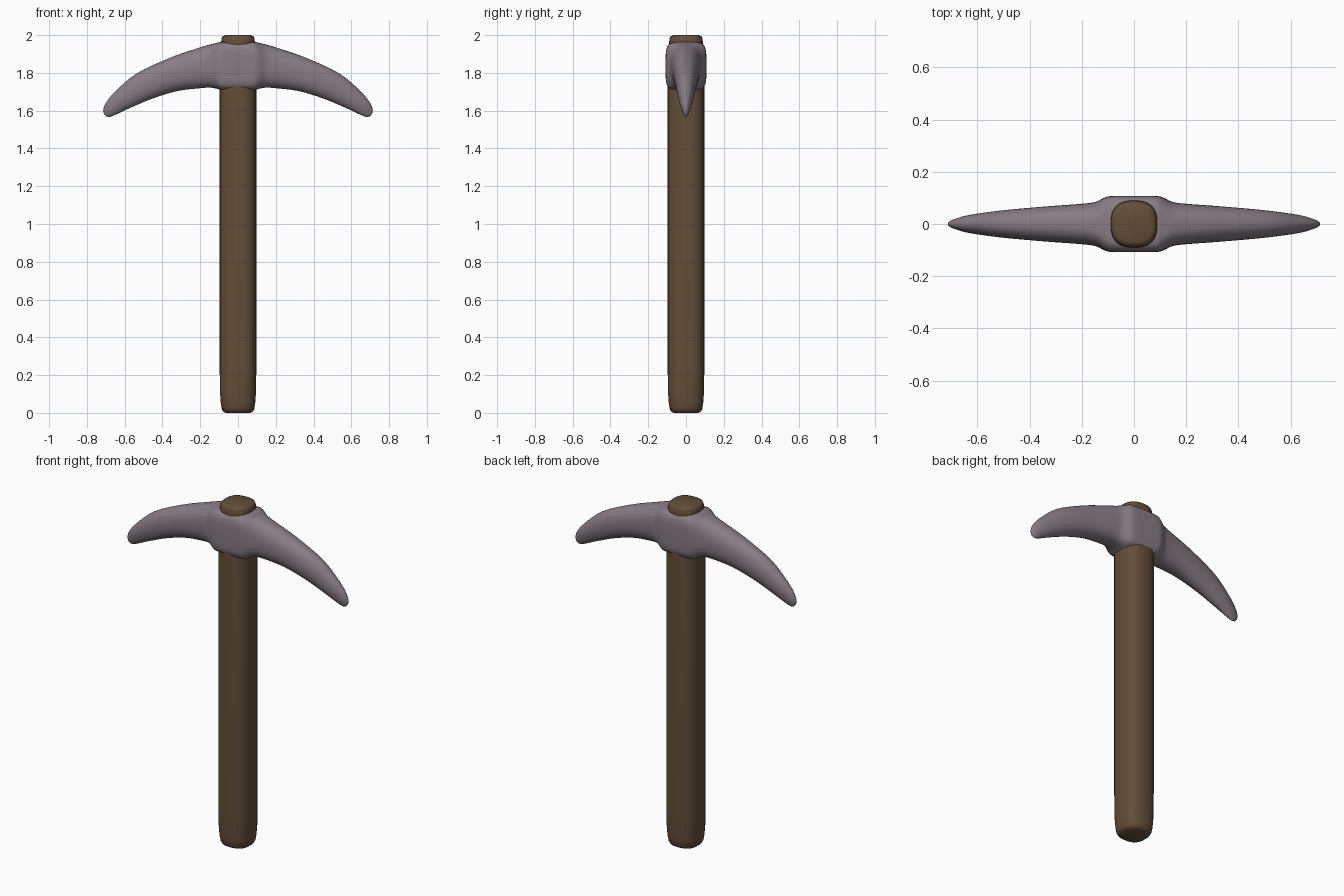
import bpy, bmesh, math
from mathutils import Vector

if "Cube" in bpy.data.objects:
    bpy.data.objects.remove(bpy.data.objects["Cube"])

def material(name, rgb):
    m = bpy.data.materials.new(name)
    m.diffuse_color = (*rgb, 1)
    m.use_nodes = True
    m.node_tree.nodes["Principled BSDF"].inputs["Base Color"].default_value = m.diffuse_color
    return m

def superellipse(t, n):
    c, s = math.cos(t), math.sin(t)
    return (math.copysign(abs(c) ** (2 / n), c), math.copysign(abs(s) ** (2 / n), s))

def loft(name, rings, mat, cap_start=True, mirror=False):
    bm = bmesh.new()
    loops = [[bm.verts.new(p) for p in r] for r in rings]
    k = len(loops[0])
    for a, b in zip(loops, loops[1:]):
        for i in range(k):
            bm.faces.new((a[i], a[(i + 1) % k], b[(i + 1) % k], b[i]))
    if cap_start:
        bm.faces.new(loops[0][::-1])
    bm.faces.new(loops[-1])
    if mirror:
        # reflect across x = 0 and weld the seam
        geo = bm.verts[:] + bm.edges[:] + bm.faces[:]
        dup = bmesh.ops.duplicate(bm, geom=geo)["geom"]
        for v in dup:
            if isinstance(v, bmesh.types.BMVert):
                v.co.x = -v.co.x
        bmesh.ops.reverse_faces(bm, faces=[f for f in dup if isinstance(f, bmesh.types.BMFace)])
        bmesh.ops.remove_doubles(bm, verts=bm.verts[:], dist=1e-5)
    bmesh.ops.recalc_face_normals(bm, faces=bm.faces[:])
    me = bpy.data.meshes.new(name)
    bm.to_mesh(me)
    bm.free()
    ob = bpy.data.objects.new(name, me)
    bpy.context.collection.objects.link(ob)
    me.materials.append(mat)
    bpy.ops.object.select_all(action='DESELECT')
    ob.select_set(True)
    bpy.context.view_layer.objects.active = ob
    bpy.ops.object.shade_smooth_by_angle(angle=math.radians(50))
    return ob

def smooth_rows(rows, steps):
    # Catmull-Rom interpolation between section rows
    out = []
    for i in range(len(rows) - 1):
        p0, p1, p2 = rows[max(i - 1, 0)], rows[i], rows[i + 1]
        p3 = rows[min(i + 2, len(rows) - 1)]
        for s in range(steps):
            t = s / steps
            out.append([0.5 * (2 * b + (c - a) * t + (2 * a - 5 * b + 4 * c - d) * t * t
                               + (3 * b - a - 3 * c + d) * t ** 3)
                        for a, b, c, d in zip(p0, p1, p2, p3)])
    return out + [list(rows[-1])]

wood = material("brown wood", (0.125, 0.075, 0.041))
iron = material("grey iron", (0.245, 0.205, 0.235))
N = 40
angles = [2 * math.pi * i / N for i in range(N)]

# Handle: rounded-square shaft with softened ends
shaft = [(0.0, 0.066), (0.006, 0.078), (0.02, 0.086), (0.05, 0.091), (0.12, 0.096), (0.25, 0.097),
         (1.75, 0.097), (1.9, 0.093), (1.965, 0.089), (1.982, 0.087), (1.994, 0.081), (2.0, 0.068)]
loft("handle", [[Vector((r * u, r * v, z)) for u, v in (superellipse(t, 2.6) for t in angles)]
                for z, r in shaft], wood)

# Pick head: top edge x,z / bottom edge x,z / half thickness / squareness
sections = [
    (0.00, 1.963, 0.00, 1.708, 0.108, 5.0),
    (0.05, 1.963, 0.05, 1.708, 0.108, 5.0),
    (0.09, 1.963, 0.09, 1.710, 0.107, 4.5),
    (0.115, 1.958, 0.115, 1.717, 0.100, 3.5),
    (0.15, 1.950, 0.15, 1.722, 0.084, 2.7),
    (0.21, 1.932, 0.20, 1.719, 0.077, 2.4),
    (0.36, 1.880, 0.32, 1.704, 0.067, 2.2),
    (0.54, 1.795, 0.45, 1.665, 0.053, 2.1),
    (0.656, 1.695, 0.57, 1.615, 0.037, 2.0),
    (0.700, 1.640, 0.640, 1.582, 0.023, 2.0),
    (0.713, 1.605, 0.672, 1.569, 0.013, 2.0),
    (0.710, 1.585, 0.685, 1.567, 0.007, 2.0),
    (0.701, 1.573, 0.697, 1.569, 0.002, 2.0),
]
rings = []
for tx, tz, bx, bz, h, n in smooth_rows(sections, 4):
    top, bot = Vector((tx, 0, tz)), Vector((bx, 0, bz))
    mid, half = (top + bot) / 2, (top - bot) / 2
    rings.append([mid + half * v + Vector((0, h * u, 0))
                  for u, v in (superellipse(t, n) for t in angles)])
loft("pick_head", rings, iron, cap_start=False, mirror=True)
